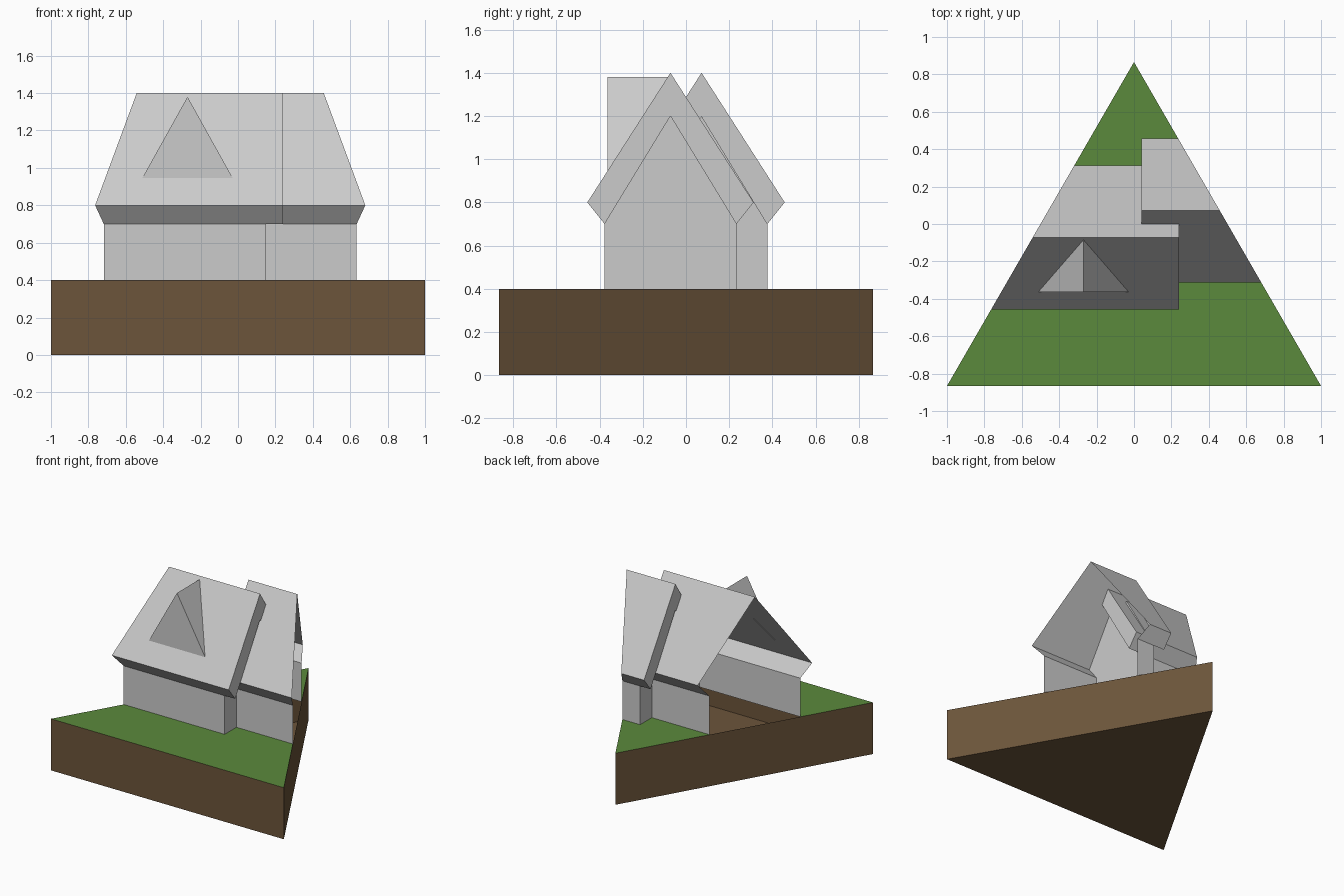
import bpy, bmesh
from mathutils import Vector

if "Cube" in bpy.data.objects:
    bpy.data.objects.remove(bpy.data.objects["Cube"])

H = 0.866                                   # half depth of the triangular plot
CORNERS = [(-1, -H), (1, -H), (0, H)]
GROUND = 0.4
WALL_X, CAP_X = 0.15, 0.24                  # gable wall and roof overhang ends
RIDGE_Y, WALL_HALF, EAVE_HALF = -0.072, 0.305, 0.385


def material(name, rgb):
    m = bpy.data.materials.new(name)
    m.diffuse_color = (*rgb, 1)
    m.use_nodes = True
    m.node_tree.nodes["Principled BSDF"].inputs["Base Color"].default_value = m.diffuse_color
    return m


def finish(bm, name, mat=None, fix_normals=True):
    if fix_normals:
        bmesh.ops.recalc_face_normals(bm, faces=bm.faces[:])
    mesh = bpy.data.meshes.new(name)
    bm.to_mesh(mesh)
    bm.free()
    ob = bpy.data.objects.new(name, mesh)
    bpy.context.collection.objects.link(ob)
    if mat:
        mesh.materials.append(mat)
    return ob


def cut(bm, co, no, clear=False):
    bmesh.ops.bisect_plane(bm, geom=bm.verts[:] + bm.edges[:] + bm.faces[:],
                           plane_co=co, plane_no=no, clear_outer=clear)


def trim_to_plot(bm):
    # open slice along the two slanted sides of the plot
    for s in (-1, 1):
        cut(bm, (0, H, 0), Vector((s * 2 * H, 1, 0)), True)


# Earth: triangular block, open on top
earth = material("earth", (0.15, 0.09, 0.043))
bm = bmesh.new()
low = [bm.verts.new((x, y, 0)) for x, y in CORNERS]
top = [bm.verts.new((x, y, GROUND)) for x, y in CORNERS]
bm.faces.new(low[::-1])
for i in range(3):
    j = (i + 1) % 3
    bm.faces.new((low[i], low[j], top[j], top[i]))
finish(bm, "earth_block", earth, False)

# Grass: top face with the house footprint left open
grass = material("grass", (0.105, 0.255, 0.045))
bm = bmesh.new()
bm.faces.new([bm.verts.new((x, y, GROUND)) for x, y in CORNERS])
y_in, y_out = RIDGE_Y + WALL_HALF, -RIDGE_Y + WALL_HALF
for y in (-y_out, -y_in, y_in, y_out):
    cut(bm, (0, y, 0), (0, 1, 0))
for x in (0.28 - WALL_X, WALL_X):
    cut(bm, (x, 0, 0), (1, 0, 0))


def in_house(p):
    return (p.x < WALL_X and -y_out < p.y < y_in) or \
           (p.x > 0.28 - WALL_X and -y_in < p.y < y_out)


inside = [f for f in bm.faces if in_house(f.calc_center_median())]
bmesh.ops.delete(bm, geom=inside, context='FACES')
bmesh.ops.dissolve_limit(bm, angle_limit=0.01, verts=bm.verts[:], edges=bm.edges[:])
finish(bm, "grass", grass, False)


# House wing: hollow shell with walls, gable end and overhanging roof
PROFILE = {'A': (-WALL_HALF, GROUND), 'B': (-WALL_HALF, 0.7), 'C': (-EAVE_HALF, 0.8),
           'D': (0, 1.4), 'E': (EAVE_HALF, 0.8), 'F': (WALL_HALF, 0.7),
           'G': (WALL_HALF, GROUND), 'H': (0, 1.2)}
STATIONS = {'0': -1.2, '1': WALL_X, '2': CAP_X}
FACES = ["A0 A1 B1 B0", "B0 B1 B2 C2 C0", "C0 C2 D2 D0", "D0 D2 E2 E0",
         "E0 E2 F2 F1 F0", "F0 F1 G1 G0", "A1 G1 F1 H1 B1",
         "B1 H1 H2 B2", "H1 F1 F2 H2", "B2 H2 D2 C2", "H2 F2 E2 D2"]


def wing(name, turned):
    bm = bmesh.new()
    verts = {}
    for face in FACES:
        loop = []
        for key in face.split():
            if key not in verts:
                y, z = PROFILE[key[0]]
                x, y = STATIONS[key[1]], y + RIDGE_Y
                if turned:
                    x, y = 0.28 - x, -y
                verts[key] = bm.verts.new((x, y, z))
            loop.append(verts[key])
        bm.faces.new(loop)
    bmesh.ops.recalc_face_normals(bm, faces=bm.faces[:])
    # keep the roof pointing outward
    roof = max(bm.faces, key=lambda f: f.calc_center_median().z * (f.calc_area() > 0.5))
    if roof.normal.z < 0:
        bmesh.ops.reverse_faces(bm, faces=bm.faces[:])
    trim_to_plot(bm)
    finish(bm, name, None, False)


wing("front_wing", False)
wing("back_wing", True)

# Dormer: wedge growing out of the front roof slope
bm = bmesh.new()
l, r, f, b = [bm.verts.new(p) for p in ((-0.515, -0.363, 0.94), (-0.025, -0.363, 0.94),
                                        (-0.27, -0.363, 1.38), (-0.27, -0.083, 1.38))]
for tri in ((l, r, f), (l, f, b), (r, b, f), (l, b, r)):
    bm.faces.new(tri)
finish(bm, "dormer")
